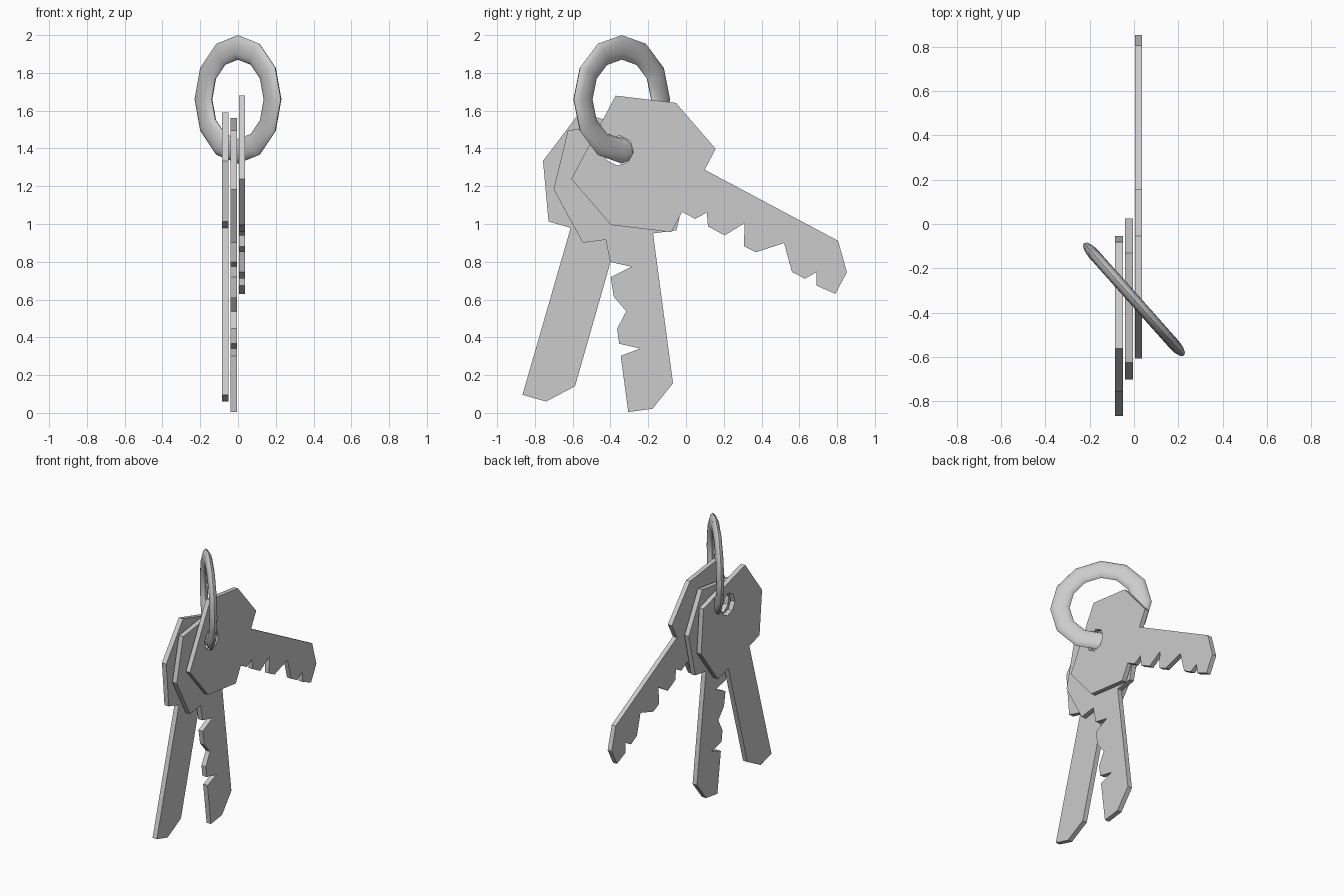
import bpy, bmesh, math
from mathutils import Matrix, Vector

if "Cube" in bpy.data.objects:
    bpy.data.objects.remove(bpy.data.objects["Cube"])

# Shared key profile in local (u along blade, v across), origin at head centre
HEAD = [(0.3, 0.25), (0, 0.366), (-0.3, 0.25), (-0.3, -0.25), (0, -0.366), (0.3, -0.25)]
TIP = [(1.22, -0.13), (1.22, 0), (1.1, 0.125), (0.3, 0.125)]
HOLE_U, HOLE_R, HOLE_SIDES = -0.15, 0.08, 8


def make_key(name, x0, x1, centre, axis, teeth):
    a = Vector(axis).normalized()
    p = Vector((-a.y, a.x))
    hole = [(HOLE_U + HOLE_R * math.cos((i + 0.5) * math.tau / HOLE_SIDES),
             HOLE_R * math.sin((i + 0.5) * math.tau / HOLE_SIDES)) for i in range(HOLE_SIDES)]
    outline = HEAD + [(0.3, -0.128)] + teeth + TIP
    bm = bmesh.new()
    edges = []
    for loop in (outline, hole):
        vs = []
        for u, v in loop:
            q = Vector(centre) + a * u + p * v
            vs.append(bm.verts.new((x0, q.x, q.y)))
        edges += [bm.edges.new((vs[i - 1], vs[i])) for i in range(len(vs))]
    bmesh.ops.triangle_fill(bm, edges=edges, use_beauty=True, use_dissolve=False)
    # thickness
    ext = bmesh.ops.extrude_face_region(bm, geom=bm.faces[:], use_keep_orig=True)
    moved = [g for g in ext["geom"] if isinstance(g, bmesh.types.BMVert)]
    bmesh.ops.translate(bm, verts=moved, vec=(x1 - x0, 0, 0))
    bmesh.ops.recalc_face_normals(bm, faces=bm.faces[:])
    me = bpy.data.meshes.new(name)
    bm.to_mesh(me)
    bm.free()
    ob = bpy.data.objects.new(name, me)
    bpy.context.collection.objects.link(ob)
    return ob


# Three keys fanned out around the ring
make_key("blank_key", -0.085, -0.05, (-0.405, 1.233), (-0.275, -0.961), [])
make_key("middle_key", -0.04, -0.005, (-0.338, 1.231), (0.132, -0.991), [
    (0.42, -0.12), (0.46, -0.01), (0.50, -0.128), (0.605, -0.125), (0.69, -0.07),
    (0.775, -0.13), (0.855, -0.13), (0.895, -0.023), (0.92, -0.13)])
make_key("raised_key", 0.004, 0.037, (-0.225, 1.318), (0.883, -0.47), [
    (0.378, -0.128), (0.417, -0.07), (0.457, -0.132), (0.557, -0.132), (0.62, -0.025),
    (0.674, -0.135), (0.745, -0.133), (0.854, -0.02), (0.962, -0.135), (1.04, -0.135),
    (1.077, -0.076), (1.112, -0.138)])

# Flattened 12-sided ring, turned about the vertical
bpy.ops.mesh.primitive_torus_add(major_segments=12, minor_segments=12,
                                 major_radius=0.275, minor_radius=0.065)
ring = bpy.context.object
ring.name = "key_ring"
d = Vector((0.665, -0.747, 0)).normalized()
up = Vector((0, 0, 1))
n = d.cross(up)
rot = Matrix((d, up, n)).transposed().to_4x4()
ring.data.transform(Matrix.Translation((0, -0.34, 1.66)) @ rot @ Matrix.Diagonal((1, 1, 0.4, 1)))
bpy.ops.object.shade_smooth_by_angle(angle=math.radians(40))
